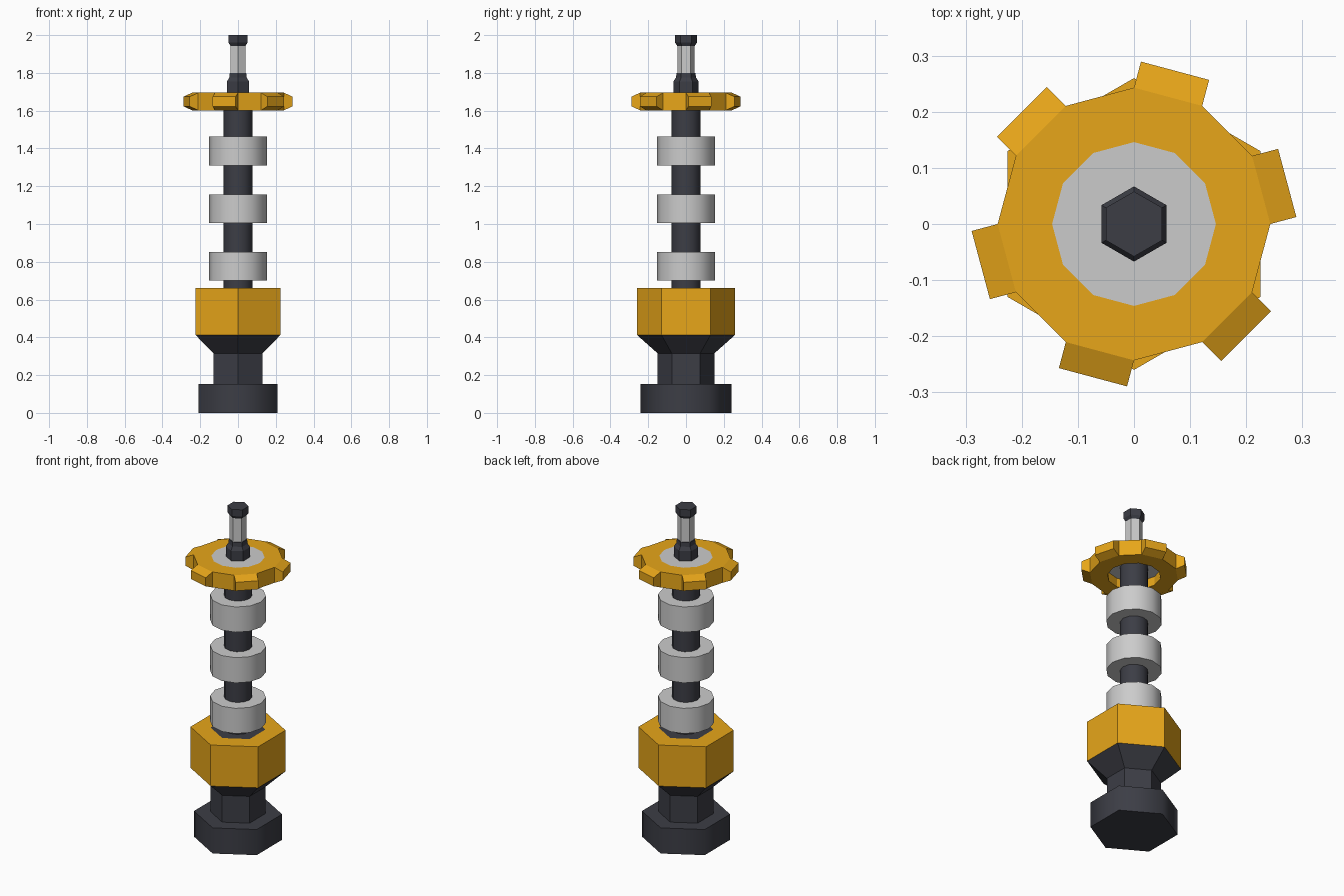
import bpy, bmesh
from math import sin, cos, pi, radians
from mathutils import Vector

if "Cube" in bpy.data.objects:
    bpy.data.objects.remove(bpy.data.objects["Cube"])


def material(name, rgb):
    m = bpy.data.materials.new(name)
    m.diffuse_color = (*rgb, 1)
    m.use_nodes = True
    m.node_tree.nodes["Principled BSDF"].inputs["Base Color"].default_value = m.diffuse_color
    return m


DARK = material("dark_metal", (0.045, 0.047, 0.06))
GOLD = material("gold_metal", (0.8, 0.38, 0.01))


def finish(name, bm, mat, smooth=None):
    bmesh.ops.recalc_face_normals(bm, faces=bm.faces[:])
    me = bpy.data.meshes.new(name)
    bm.to_mesh(me)
    bm.free()
    ob = bpy.data.objects.new(name, me)
    bpy.context.collection.objects.link(ob)
    if mat:
        me.materials.append(mat)
    if smooth:
        bpy.ops.object.select_all(action='DESELECT')
        ob.select_set(True)
        bpy.context.view_layer.objects.active = ob
        bpy.ops.object.shade_smooth_by_angle(angle=radians(smooth))
    return ob


def turned_mesh(profile, sides, ring=False):
    """Polygonal lathe of (radius, z) points; capped, or closed into a ring."""
    bm = bmesh.new()
    rows = [[bm.verts.new((r * cos(pi / 2 + 2 * pi * i / sides),
                           r * sin(pi / 2 + 2 * pi * i / sides), z))
             for i in range(sides)] for r, z in profile]
    pairs = list(zip(rows, rows[1:]))
    if ring:
        pairs.append((rows[-1], rows[0]))
    else:
        bm.faces.new(rows[0])
        bm.faces.new(rows[-1])
    for a, b in pairs:
        for i in range(sides):
            j = (i + 1) % sides
            bm.faces.new((a[i], a[j], b[j], b[i]))
    return bm


def turned(name, profile, sides, mat, ring=False, smooth=None):
    return finish(name, turned_mesh(profile, sides, ring), mat, smooth)


# Hexagonal pommel, flared neck and gold collar
turned("base_cap", [(0.241, 0), (0.241, 0.154)], 6, DARK, smooth=70)
turned("flared_neck", [(0.15, 0.154), (0.15, 0.315), (0.26, 0.413),
                       (0.15, 0.413), (0.15, 0.66)], 6, DARK)
turned("gold_collar", [(0.26, 0.413), (0.26, 0.66), (0.15, 0.66), (0.15, 0.413)],
       6, GOLD, ring=True)

# Central shaft with three evenly spaced rings
turned("shaft", [(0.077, 0.66), (0.077, 1.66)], 12, DARK, smooth=40)
for k in range(3):
    z = 0.7 + 0.305 * k
    turned(f"shaft_ring_{k + 1}", [(0.153, z), (0.153, z + 0.152)], 12, None, smooth=40)

# Gold gear: twelve-sided band with a tapered tooth on every other side
Z0, Z1, R = 1.602, 1.695, 0.243
bm = turned_mesh([(R, Z0), (R, Z1), (0.146, Z1), (0.146, Z0)], 12, ring=True)
bm.faces.ensure_lookup_table()
for k in range(6):
    mid = radians(75 + 60 * k)
    n = Vector((cos(mid), sin(mid), 0))
    face = max((f for f in bm.faces), key=lambda f: f.calc_center_median().dot(n))
    new = bmesh.ops.extrude_discrete_faces(bm, faces=[face])["faces"][0]
    inner = [v.co.copy() for v in new.verts]
    center_z = (Z0 + Z1) / 2
    for v in new.verts:
        v.co += n * 0.048
        v.co.z = center_z + (v.co.z - center_z) * 0.55
finish("gear", bm, GOLD)
turned("gear_hub", [(0.146, 1.655), (0.146, Z1)], 12, None)

# Hexagonal nut, light spindle and tip
turned("nut", [(0.067, Z1), (0.067, 1.755), (0.053, 1.775), (0.05, 1.80)], 6, DARK)
turned("spindle", [(0.046, 1.80), (0.046, 1.95)], 6, None)
turned("spindle_tip", [(0.046, 1.943), (0.058, 1.96), (0.058, 2.0)], 6, DARK)
